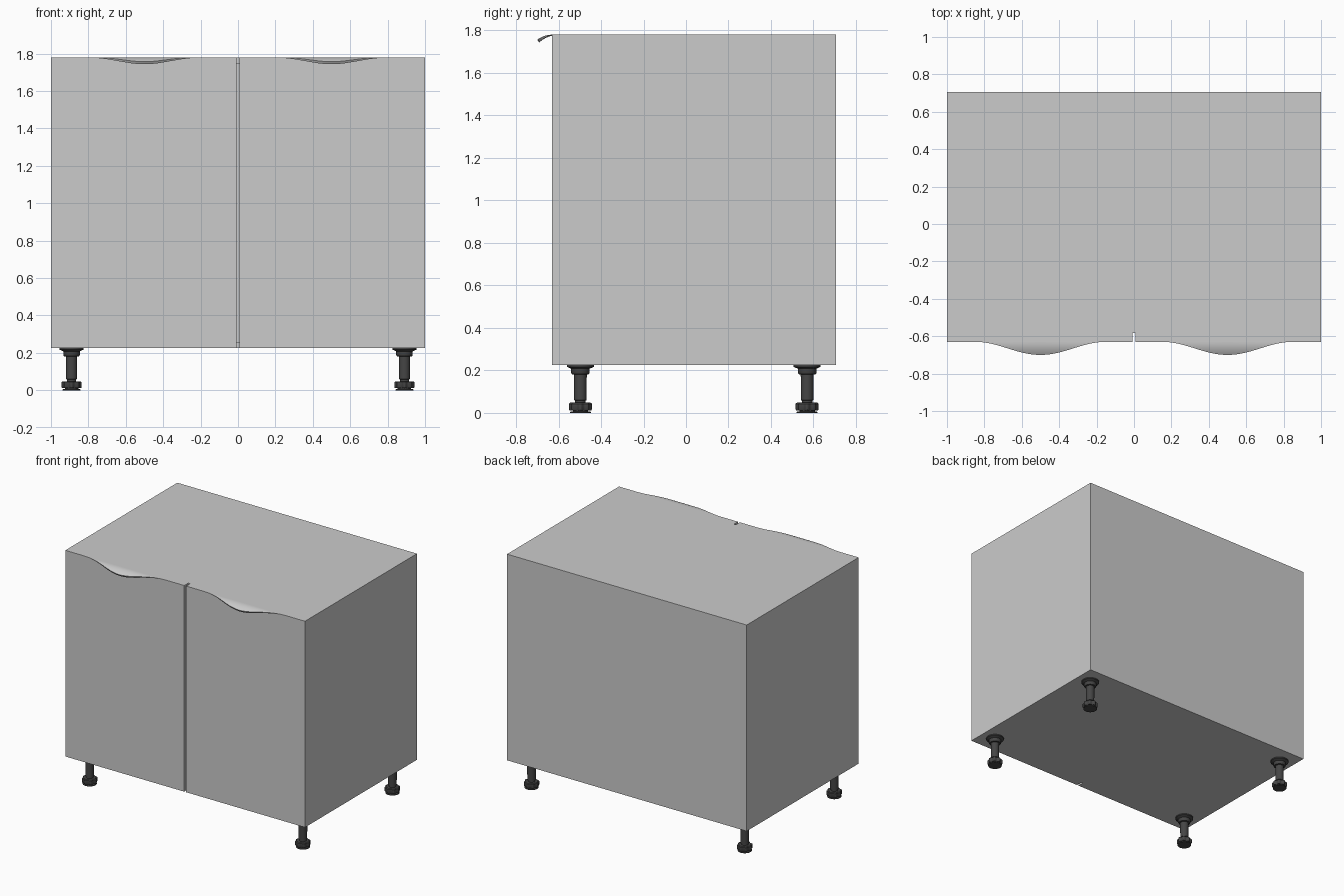
import bpy, bmesh, math

if "Cube" in bpy.data.objects:
    bpy.data.objects.remove(bpy.data.objects["Cube"])

dark = bpy.data.materials.new("dark_plastic")
dark.diffuse_color = (0.06, 0.06, 0.06, 1)
dark.use_nodes = True
dark.node_tree.nodes["Principled BSDF"].inputs["Base Color"].default_value = dark.diffuse_color


def finish(name, bm, mat=None, smooth=False):
    bmesh.ops.recalc_face_normals(bm, faces=bm.faces)
    me = bpy.data.meshes.new(name)
    bm.to_mesh(me)
    bm.free()
    ob = bpy.data.objects.new(name, me)
    bpy.context.collection.objects.link(ob)
    if mat:
        me.materials.append(mat)
    if smooth:
        bpy.ops.object.select_all(action='DESELECT')
        ob.select_set(True)
        bpy.context.view_layer.objects.active = ob
        bpy.ops.object.shade_smooth_by_angle(angle=math.radians(35))
    return ob


def box(name, lo, hi):
    bm = bmesh.new()
    bmesh.ops.create_cube(bm, size=1)
    for v in bm.verts:
        v.co = [(a + b) / 2 + c * (b - a) for a, b, c in zip(lo, hi, v.co)]
    return finish(name, bm)


def skin(bm, rings):
    """Join equal closed rings of points into a capped solid."""
    rows = [[bm.verts.new(p) for p in r] for r in rings]
    n = len(rows[0])
    for a, b in zip(rows, rows[1:]):
        for i in range(n):
            j = (i + 1) % n
            bm.faces.new((a[i], a[j], b[j], b[i]))
    bm.faces.new(rows[0])
    bm.faces.new(rows[-1])


def turned(bm, cx, cy, profile, n=32, lobes=0, depth=0.0):
    rings = []
    for r, z in profile:
        ring = []
        for i in range(n):
            a = 2 * math.pi * i / n
            rr = r * (1 - depth * (0.5 - 0.5 * math.cos(lobes * a)))
            ring.append((cx + rr * math.cos(a), cy + rr * math.sin(a), z))
        rings.append(ring)
    skin(bm, rings)


Z0, Z1 = 0.225, 1.78
FRONT, SEAM, BACK = -0.63, -0.582, 0.705
T = 0.032

# Carcass panels
box("top_panel", (-1, SEAM, Z1 - T), (1, BACK, Z1))
box("bottom_panel", (-1, SEAM, Z0), (1, BACK, Z0 + T))
box("back_panel", (-1 + T, BACK - T, Z0 + T), (1 - T, BACK, Z1 - T))
for side, s in (("left", -1), ("right", 1)):
    xs = sorted((s, s * (1 - T)))
    box(side + "_side_panel", (xs[0], SEAM, Z0 + T), (xs[1], BACK, Z1 - T))

    # Door with a narrow centre gap
    xs = sorted((s, s * 0.008))
    box(side + "_door", (xs[0], FRONT, Z0), (xs[1], SEAM, Z1))

    # Curved pull lip swelling out of the top edge of the door
    bm = bmesh.new()
    rings = []
    W, N = 0.35, 8
    for i in range(49):
        u = -0.98 + 1.96 * i / 48
        bell = math.cos(u * math.pi / 2) ** 2
        upper, lower = [], []
        for k in range(N + 1):
            v = k / N
            d = 0.07 * bell * v
            z = Z1 - 4.7 * d * d
            t = 0.0005 + 0.016 * bell * (0.3 + 0.7 * v)
            th = math.atan(9.4 * d)
            x = s * 0.5 + u * W
            upper.append((x, FRONT - d, z))
            lower.append((x, FRONT - d + t * math.sin(th), z - t * math.cos(th)))
        rings.append(upper + lower[::-1])
    skin(bm, rings)
    finish(side + "_door_pull", bm, smooth=True)

# Adjustable legs: flange, collar, shaft and lobed foot
for xn, x in (("left", -0.89), ("right", 0.89)):
    for yn, y in (("front", -0.497), ("back", 0.57)):
        bm = bmesh.new()
        turned(bm, x, y, [(0.064, 0.225), (0.064, 0.217), (0.048, 0.210),
                          (0.044, 0.208), (0.044, 0.188), (0.040, 0.182),
                          (0.030, 0.180), (0.029, 0.06), (0.025, 0.058), (0.025, 0.04)])
        finish(f"{yn}_{xn}_leg", bm, dark, True)
        bm = bmesh.new()
        turned(bm, x, y, [(0.048, 0.048), (0.054, 0.043), (0.054, 0.016), (0.050, 0.011)],
               n=64, lobes=8, depth=0.16)
        turned(bm, x, y, [(0.036, 0.012), (0.036, 0.007), (0.049, 0.005), (0.049, 0.0)])
        finish(f"{yn}_{xn}_foot", bm, dark, True)
